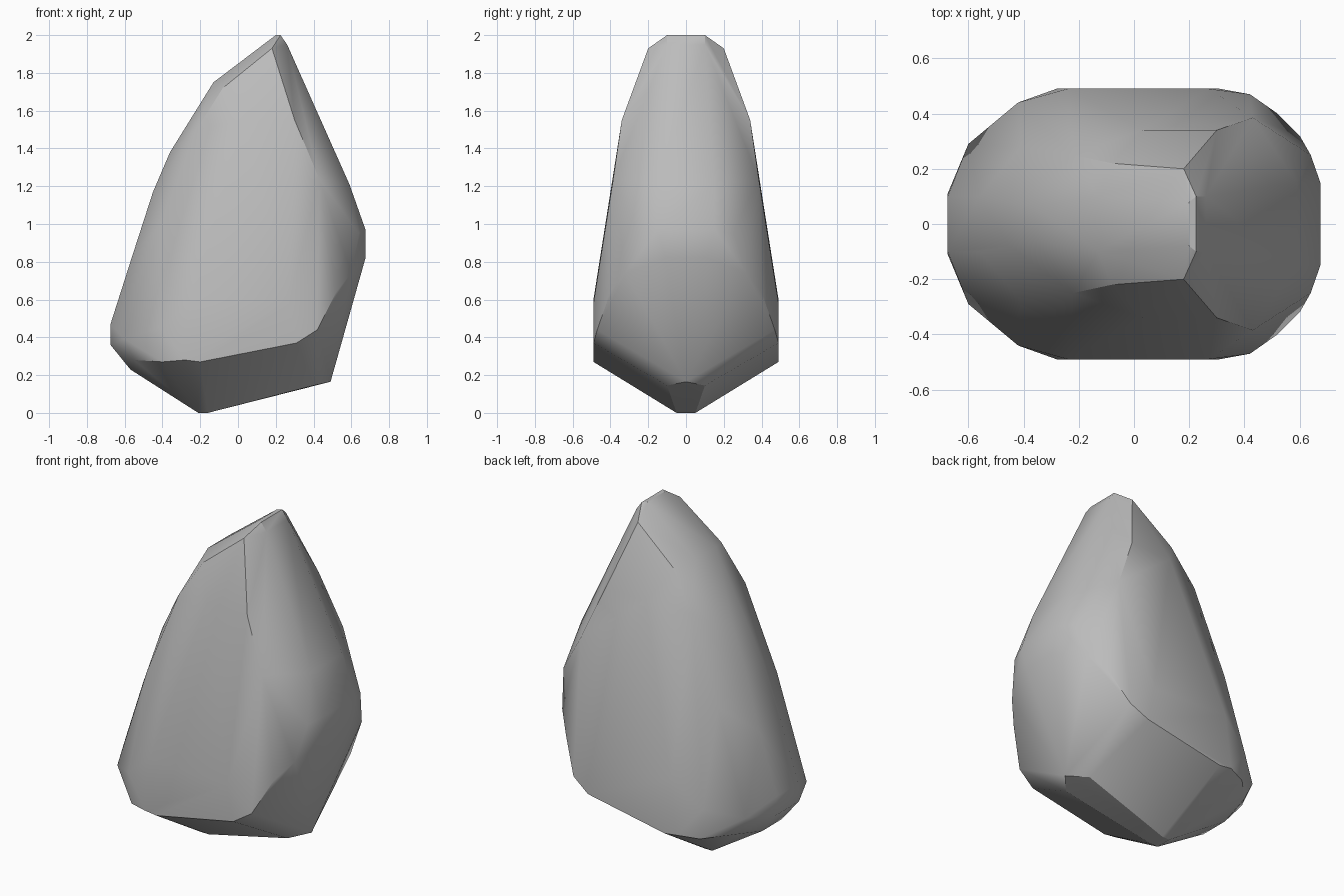
import bpy, bmesh, math

cube = bpy.data.objects.get("Cube")
if cube:
    bpy.data.objects.remove(cube, do_unlink=True)

# Corner points of one half of the boulder: x, half width, z
base = [(-0.21, 0.05, 0), (-0.16, 0.05, 0), (0.4, 0.1, 0.145), (0.49, 0, 0.165),
        (-0.57, 0.09, 0.23)]
rim = [(-0.55, 0.28, 0.28), (-0.4, 0.44, 0.27), (-0.28, 0.49, 0.28),
       (-0.2, 0.49, 0.27), (0.31, 0.49, 0.37), (0.42, 0.47, 0.44)]
belly = [(-0.675, 0.11, 0.36), (-0.675, 0.1, 0.47), (-0.6, 0.29, 0.39),
         (-0.42, 0.44, 0.45), (-0.24, 0.49, 0.6), (0.27, 0.49, 0.58),
         (0.52, 0.4, 0.64), (0.6, 0.32, 0.74), (0.675, 0.11, 0.82),
         (0.675, 0.15, 0.97), (0.64, 0.25, 0.95)]
shoulder = [(-0.56, 0.1, 0.83), (-0.45, 0.08, 1.17), (-0.41, 0.28, 1.0),
            (0.59, 0.15, 1.21), (0.43, 0.385, 1.24)]
peak = [(-0.36, 0.06, 1.38), (-0.22, 0.25, 1.5), (0.03, 0.34, 1.55),
        (0.3, 0.34, 1.55), (-0.13, 0.1, 1.75), (-0.08, 0.22, 1.72),
        (0.18, 0.2, 1.93), (0.26, 0.1, 1.95), (0.2, 0.08, 2), (0.225, 0.1, 2)]

# Wrap a faceted skin around both mirrored halves
bm = bmesh.new()
for x, y, z in base + rim + belly + shoulder + peak:
    for side in ((1, -1) if y else (1,)):
        bm.verts.new((x, side * y, z))
bmesh.ops.convex_hull(bm, input=bm.verts[:])
bmesh.ops.delete(bm, geom=[v for v in bm.verts if not v.link_faces], context='VERTS')
bmesh.ops.dissolve_limit(bm, angle_limit=math.radians(2),
                         verts=bm.verts[:], edges=bm.edges[:])
bmesh.ops.recalc_face_normals(bm, faces=bm.faces[:])

mesh = bpy.data.meshes.new("boulder")
bm.to_mesh(mesh)
bm.free()
boulder = bpy.data.objects.new("boulder", mesh)
bpy.context.collection.objects.link(boulder)

# Plain stone colour
stone = bpy.data.materials.new("grey stone")
stone.use_nodes = True
colour = (0.5, 0.5, 0.5, 1)
stone.diffuse_color = colour
for node in stone.node_tree.nodes:
    if node.type == 'BSDF_PRINCIPLED':
        node.inputs["Base Color"].default_value = colour
mesh.materials.append(stone)

# Soft facets with crisp main ridges
bpy.ops.object.select_all(action='DESELECT')
boulder.select_set(True)
bpy.context.view_layer.objects.active = boulder
bpy.ops.object.shade_smooth_by_angle(angle=math.radians(30))
